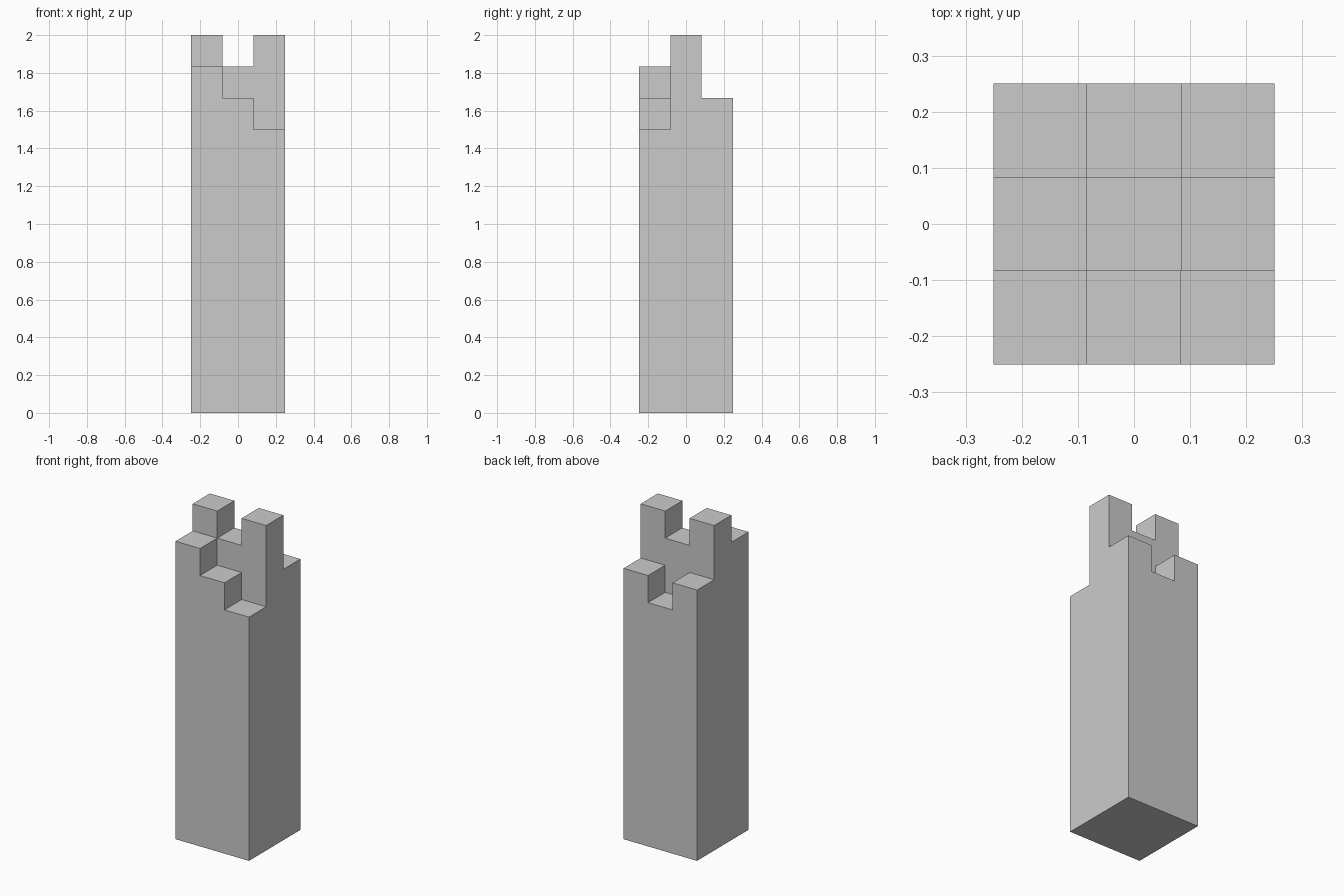
import bpy, bmesh

if "Cube" in bpy.data.objects:
    bpy.data.objects.remove(bpy.data.objects["Cube"])

W = 1 / 6  # width of one column and height of one step
BASE = 9   # the solid shaft is nine steps tall

# Extra steps above the shaft, rows from front (-y) to back (+y), left to right
STEPS = [(2, 1, 0),
         (3, 2, 3),
         (1, 0, 1)]
LEVELS = [0] + [(BASE + k) * W for k in range(4)]
EDGES = [-0.25 + k * W for k in range(4)]


def filled(i, j, k):
    return 0 <= i < 3 and 0 <= j < 3 and 0 <= k <= STEPS[j][i]


# Outer skin of the stepped column: a face wherever a filled cell meets air
bm = bmesh.new()
for i in range(3):
    for j in range(3):
        for k in range(4):
            if not filled(i, j, k):
                continue
            cell = (i, j, k)
            lines = (EDGES, EDGES, LEVELS)
            for axis in range(3):
                for side in (0, 1):
                    near = list(cell)
                    near[axis] += 1 if side else -1
                    if filled(*near):
                        continue
                    u, v = (axis + 1) % 3, (axis + 2) % 3
                    loop = [(0, 0), (1, 0), (1, 1), (0, 1)]
                    if not side:
                        loop.reverse()
                    corners = []
                    for du, dv in loop:
                        p = [0, 0, 0]
                        p[axis] = lines[axis][cell[axis] + side]
                        p[u] = lines[u][cell[u] + du]
                        p[v] = lines[v][cell[v] + dv]
                        corners.append(bm.verts.new(p))
                    bm.faces.new(corners)

# Weld the skin and merge flat areas into single faces
bmesh.ops.remove_doubles(bm, verts=bm.verts, dist=1e-4)
bmesh.ops.dissolve_limit(bm, angle_limit=0.01, verts=bm.verts, edges=bm.edges)
bmesh.ops.recalc_face_normals(bm, faces=bm.faces)

mesh = bpy.data.meshes.new("stepped_column")
bm.to_mesh(mesh)
bm.free()
bpy.context.collection.objects.link(bpy.data.objects.new("stepped_column", mesh))
